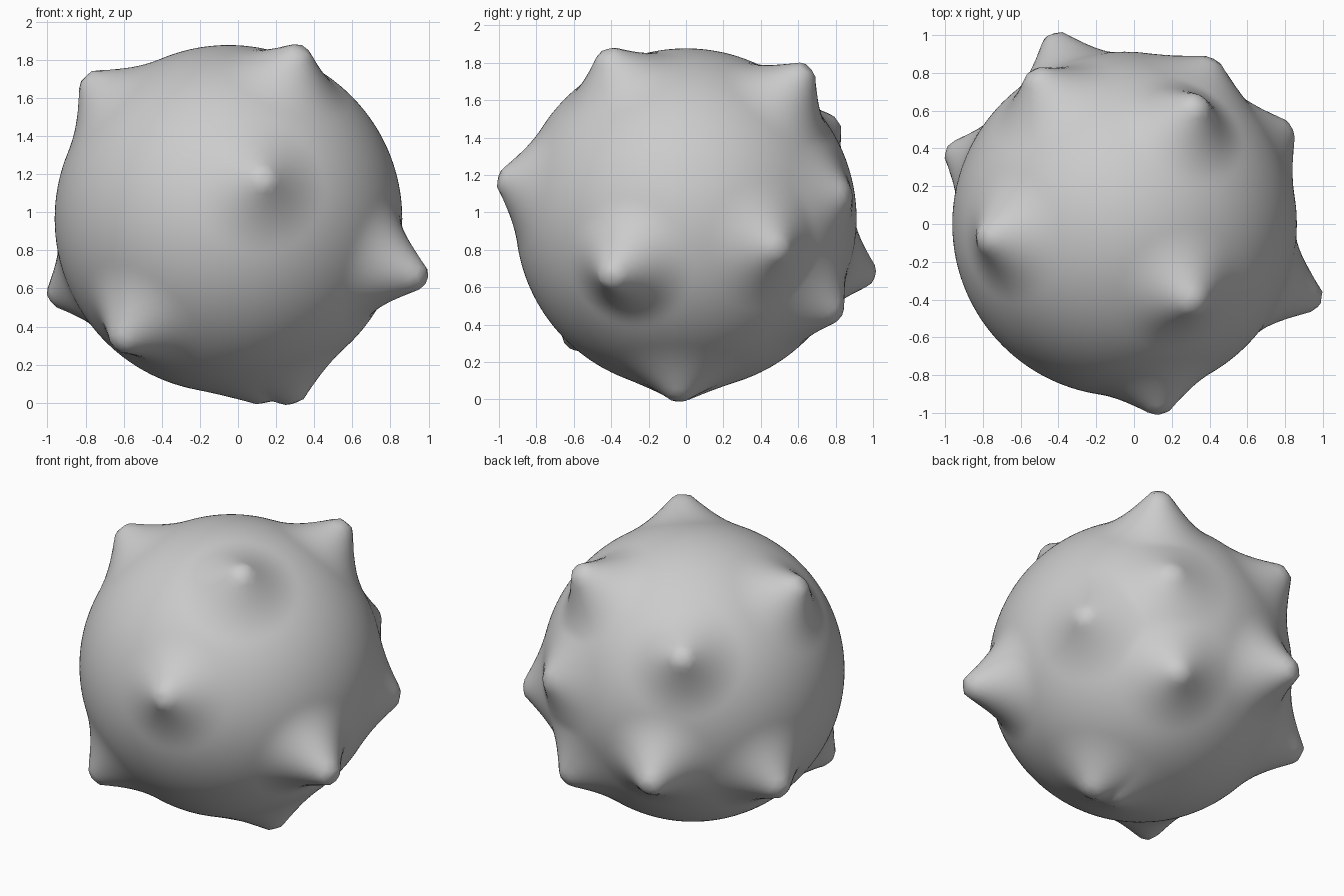
import bpy, bmesh
from mathutils import Vector

if "Cube" in bpy.data.objects:
    bpy.data.objects.remove(bpy.data.objects["Cube"])

# Main ball: centre and radius
CENTRE = Vector((-0.05, 0.0, 0.965))
RADIUS = 0.912

# Tips of the pulled-out bumps
TIPS = [Vector(t) for t in (
    (0.14, -1.0, 1.18), (0.33, -0.43, 1.86), (-0.80, -0.08, 1.71),
    (-0.63, -0.62, 0.30), (0.98, -0.41, 0.65), (0.30, -0.04, 0.0),
    (0.14, -0.03, 0.0), (0.34, 0.65, 1.77), (0.83, 0.51, 0.80),
    (-0.43, 1.0, 0.66), (-0.98, 0.39, 0.55), (-0.53, 0.80, 1.48),
    (0.42, 0.87, 1.10), (0.32, 0.82, 0.45))]


def bump(direction, tip):
    """Height of one bump: blunt tip with a concave flank."""
    axis = tip - CENTRE
    angle = direction.angle(axis)
    t = min(1.0, max(0.0, (angle - 0.045) / 0.36))
    return (axis.length - RADIUS) * (1 - t) ** 2.2


# Ball with every vertex pushed out by the tallest bump over it
bm = bmesh.new()
bmesh.ops.create_icosphere(bm, subdivisions=6, radius=1)
for v in bm.verts:
    d = v.co.normalized()
    v.co = CENTRE + d * (RADIUS + max(bump(d, t) for t in TIPS))
for f in bm.faces:
    f.smooth = True
mesh = bpy.data.meshes.new("bumpy_ball")
bm.to_mesh(mesh)
bm.free()

ball = bpy.data.objects.new("bumpy_ball", mesh)
bpy.context.collection.objects.link(ball)
